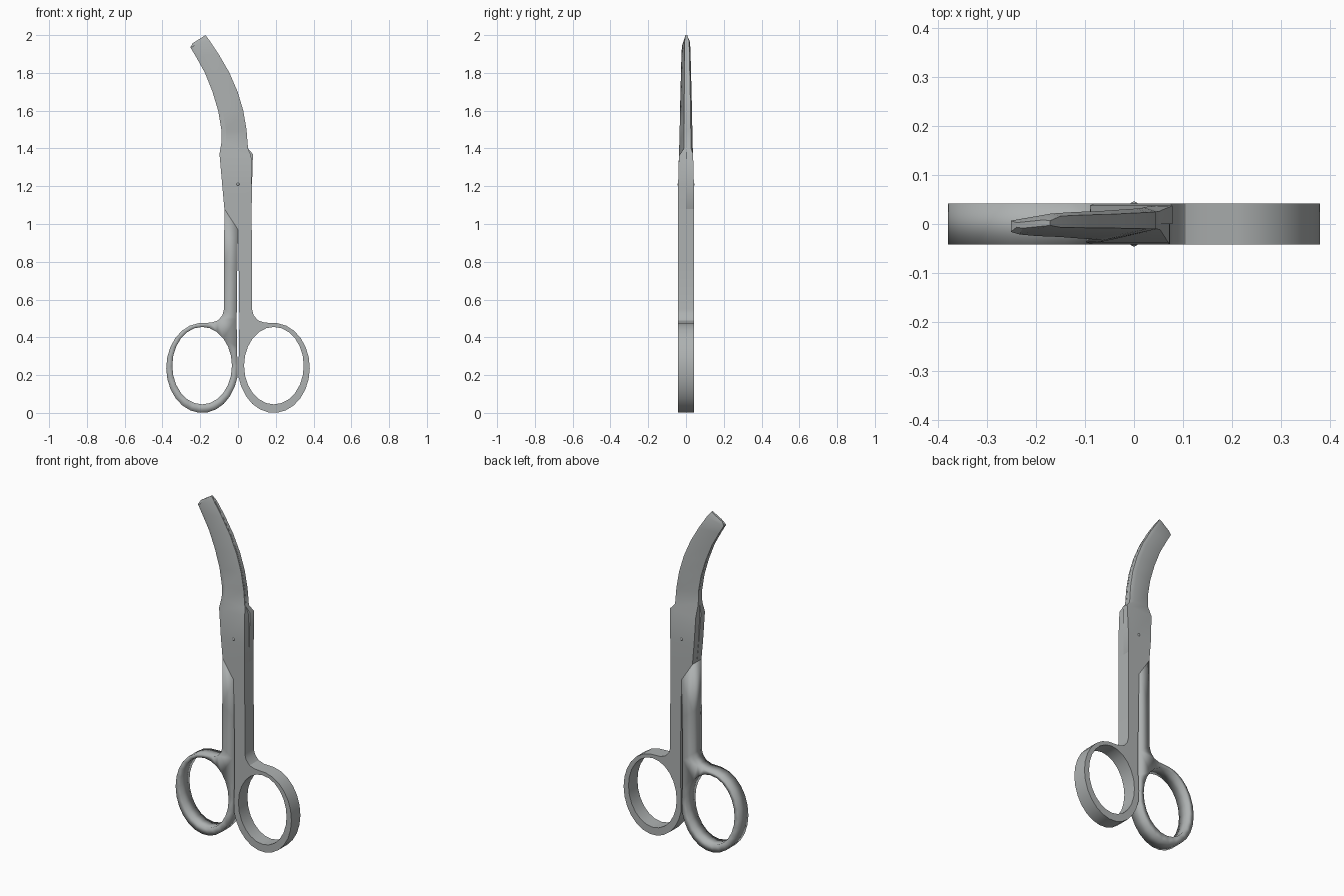
import bpy, bmesh, math

if "Cube" in bpy.data.objects:
    bpy.data.objects.remove(bpy.data.objects["Cube"])

steel = bpy.data.materials.new("brushed_steel")
steel.diffuse_color = (0.42, 0.44, 0.44, 1)
steel.use_nodes = True
steel.node_tree.nodes["Principled BSDF"].inputs["Base Color"].default_value = steel.diffuse_color
T = 0.042  # half thickness of the handles


def finish(bm, name, angle):
    """Turn a bmesh into a smooth shaded object, sharp above the given angle."""
    bmesh.ops.recalc_face_normals(bm, faces=bm.faces[:])
    me = bpy.data.meshes.new(name)
    bm.to_mesh(me)
    bm.free()
    for p in me.polygons:
        p.use_smooth = True
    if angle:
        me.set_sharp_from_angle(angle=math.radians(angle))
    me.materials.append(steel)
    ob = bpy.data.objects.new(name, me)
    bpy.context.collection.objects.link(ob)
    return ob


def ellipse(cx, cz, rx, rz, a0, a1, n):
    return [(cx + rx * math.cos(math.radians(a0 + (a1 - a0) * i / n)),
             cz + rz * math.sin(math.radians(a0 + (a1 - a0) * i / n))) for i in range(n + 1)]


def handle(name, side, angle):
    """Shank and finger ring cut from one flat bar; side mirrors it in x."""
    outer = [(0.0, 0.97), (0.072, 1.08), (0.074, 0.8), (0.074, 0.55), (0.082, 0.518), (0.105, 0.49), (0.14, 0.478)]
    outer += ellipse(0.19, 0.238, 0.19, 0.238, 84, -155, 17)
    outer += [(0.004, 0.185), (0.002, 0.25), (0.006, 0.35), (0.007, 0.5), (0.004, 0.75)]
    hole = ellipse(0.19, 0.25, 0.158, 0.205, 0, 360, 24)[:-1]
    bm = bmesh.new()
    sheets = []
    for y in (-T, T):
        loops, edges = [], []
        for loop in (outer, hole):
            vs = [bm.verts.new((side * x, y, z)) for x, z in loop]
            edges += [bm.edges.new((vs[i - 1], vs[i])) for i in range(len(vs))]
            loops.append(vs)
        bmesh.ops.triangle_fill(bm, use_beauty=True, edges=edges)
        sheets.append(loops)
    for a, b in zip(*sheets):
        for i in range(len(a)):
            bm.faces.new((a[i - 1], a[i], b[i], b[i - 1]))
    return finish(bm, name, angle)


# curved blade shared by both halves: left x, z, right x, z, thickness
CURVE = [(-0.088, 1.43, 0.053, 1.40, 0.035), (-0.088, 1.50, 0.045, 1.50, 0.033),
         (-0.105, 1.60, 0.028, 1.60, 0.031), (-0.135, 1.70, -0.002, 1.70, 0.029),
         (-0.175, 1.80, -0.045, 1.80, 0.026), (-0.222, 1.885, -0.10, 1.895, 0.024),
         (-0.252, 1.935, -0.15, 1.97, 0.021), (-0.24, 1.957, -0.172, 2.0, 0.008)]


def blade(name, plate, y_sign, spine_left, angle):
    """Loft the joint plate and the wedge-shaped curved blade."""
    bm = bmesh.new()
    rings = []
    for i, (xl, zl, xr, zr, d) in enumerate(plate + CURVE):
        cut = 1.0 if i < len(plate) else 0.3     # thickness left at the cutting edge
        back = 1.0 if i < len(plate) else 0.75   # thickness at the bevelled spine
        section = [(0, 0), (0, back), (0.18, 1.0), (1, cut), (1, 0)]
        ring = []
        for t, f in section:
            u = t if spine_left else 1 - t
            ring.append(bm.verts.new((xl + (xr - xl) * u, y_sign * (0.0005 + d * f), zl + (zr - zl) * u)))
        rings.append(ring)
    for a, b in zip(rings, rings[1:]):
        for i in range(5):
            bm.faces.new((a[i - 1], a[i], b[i], b[i - 1]))
    bm.faces.new(rings[0])
    bm.faces.new(rings[-1])
    return finish(bm, name, angle)


# right handle is crisp, left handle is softly shaded
handle("right_handle", 1, 30)
handle("left_handle", -1, 0)

# joint plates cross over: the right handle carries the front blade
front_plate = [(0.0, 0.97, 0.072, 1.08, 0.0415), (-0.072, 1.08, 0.073, 1.12, 0.0415),
               (-0.083, 1.20, 0.073, 1.20, 0.0415), (-0.098, 1.37, 0.07, 1.36, 0.037)]
back_plate = [(-0.072, 1.08, 0.0, 0.97, 0.0415), (-0.075, 1.12, 0.072, 1.08, 0.0415),
              (-0.082, 1.20, 0.074, 1.20, 0.0415), (-0.09, 1.36, 0.079, 1.37, 0.037)]
blade("front_blade", front_plate, -1, True, 30)
blade("back_blade", back_plate, 1, False, 50)

# pivot screw with a low domed head on both faces
bm = bmesh.new()
bmesh.ops.create_uvsphere(bm, u_segments=10, v_segments=8, radius=1)
for v in bm.verts:
    x, y, z = v.co
    v.co = (x * 0.018, z * 0.0465, 1.21 + y * 0.018)
finish(bm, "pivot_screw", 0)
